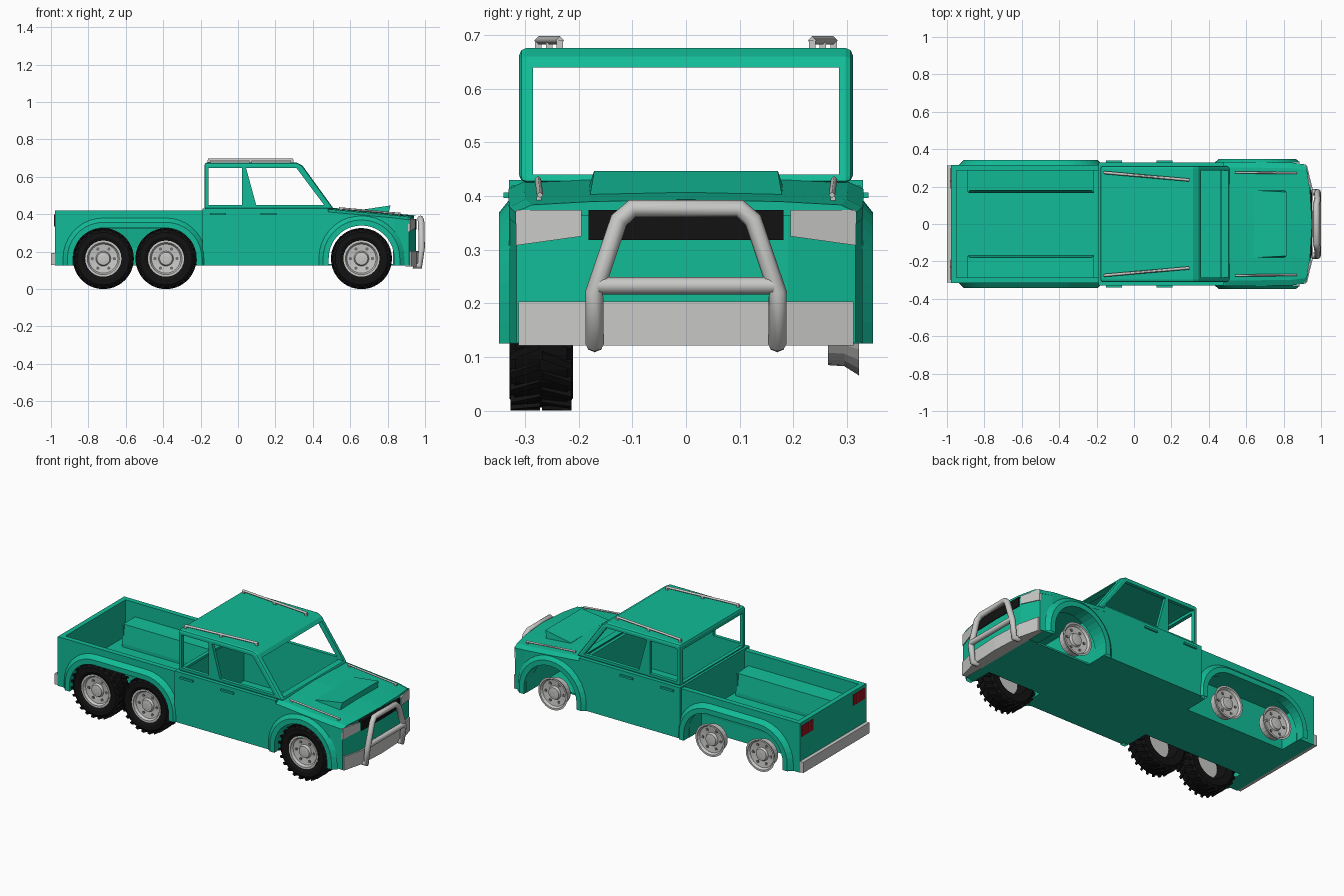
import bpy, bmesh, math
from mathutils import Vector

if "Cube" in bpy.data.objects:
    bpy.data.objects.remove(bpy.data.objects["Cube"])

def mat(name, c):
    m = bpy.data.materials.new(name)
    m.diffuse_color = (*c, 1)
    m.use_nodes = True
    m.node_tree.nodes["Principled BSDF"].inputs["Base Color"].default_value = m.diffuse_color
    return m

GREEN = mat("green_paint", (0.006, 0.50, 0.31))
GREY = mat("light_grey", (0.58, 0.58, 0.57))
DARK = mat("dark_grey", (0.16, 0.16, 0.16))
BLACK = mat("black_rubber", (0.006, 0.006, 0.006))
RED = mat("red_lens", (0.32, 0.006, 0.012))

def make(name, verts, faces, m):
    me = bpy.data.meshes.new(name)
    me.from_pydata([tuple(v) for v in verts], [], faces)
    bm = bmesh.new()
    bm.from_mesh(me)
    bmesh.ops.recalc_face_normals(bm, faces=bm.faces)
    bm.to_mesh(me)
    bm.free()
    me.materials.append(m)
    ob = bpy.data.objects.new(name, me)
    bpy.context.collection.objects.link(ob)
    return ob

def loft(name, loops, m, closed=True, caps=True):
    n = len(loops[0])
    verts = [v for l in loops for v in l]
    faces = []
    for k in range(len(loops) - 1):
        for i in range(n if closed else n - 1):
            j = (i + 1) % n
            faces.append((k*n + i, k*n + j, k*n + n + j, k*n + n + i))
    if caps:
        faces += [tuple(range(n)), tuple(range(len(verts) - n, len(verts)))]
    return make(name, verts, faces, m)

def prism_y(name, pts, y0, y1, m):
    return loft(name, [[(x, y, z) for x, z in pts] for y in (y0, y1)], m)

def prism_z(name, pts, z0, z1, m):
    return loft(name, [[(x, y, z) for x, y in pts] for z in (z0, z1)], m)

def box(name, x0, x1, y0, y1, z0, z1, m):
    return prism_z(name, [(x0, y0), (x1, y0), (x1, y1), (x0, y1)], z0, z1, m)

def tube(name, pts, r, m, sides=4):
    cu = bpy.data.curves.new(name, 'CURVE')
    cu.dimensions = '3D'
    cu.bevel_depth = r
    cu.bevel_resolution = sides // 2 - 1 if sides > 4 else 0
    cu.use_fill_caps = True
    sp = cu.splines.new('POLY')
    sp.points.add(len(pts) - 1)
    for p, c in zip(sp.points, pts):
        p.co = (*c, 1)
    cu.materials.append(m)
    ob = bpy.data.objects.new(name, cu)
    bpy.context.collection.objects.link(ob)
    return ob

def cut(ob, cutter):
    md = ob.modifiers.new("cut", 'BOOLEAN')
    md.operation, md.solver, md.object = 'DIFFERENCE', 'EXACT', cutter
    bpy.context.view_layer.objects.active = ob
    bpy.ops.object.modifier_apply(modifier="cut")
    bpy.data.objects.remove(cutter)

def arch(c0, c1, r, n=9):
    """Wheel arch outline around one or two axles."""
    p = [(c0 - r, .125)]
    p += [(c0 - r*math.cos(a), .165 + r*math.sin(a)) for a in [math.pi/2*i/n for i in range(n + 1)]]
    p += [(c1 + r*math.sin(a), .165 + r*math.cos(a)) for a in [math.pi/2*i/n for i in range(n + 1)]]
    return p + [(c1 + r, .125)]

FRONT, REAR = (.66, .66, .175), (-.72, -.385, .162)

def hood_z(x):
    return .437 - (x - .48) * .092

# side panels, arches and wheel boxes, both sides
for s, side in ((1, "left"), (-1, "right")):
    prism_y(side + "_bed_side", [(-.975, .125)] + arch(*REAR) + [(-.18, .125), (-.18, .42), (-.975, .42)],
            s*.285, s*.316, GREEN)
    prism_y(side + "_door_panel", [(-.19, .125), (.48, .125), (.48, .43), (-.19, .43)], s*.295, s*.33, GREEN)
    prism_y(side + "_front_fender", [(.47, .125)] + arch(*FRONT) + [(.84, .38), (.47, .412)],
            s*.295, s*.33, GREEN)
    for nm, (a, b, r), yb, yo in (("front", FRONT, .328, .348), ("rear", REAR, .314, .341)):
        rings = [(r + .055, yb), (r + .03, yo), (r, yo), (r, .26 if nm == "front" else .285)]
        loft(f"{side}_{nm}_arch_flare", [[(x, s*y, z) for x, z in arch(a, b, q)] for q, y in rings],
             GREEN, closed=False, caps=False)
    sec = [(.165, .125), (.165, .22), (.18, .33), (.29, .335), (.29, .328), (.186, .323), (.172, .22), (.172, .125)]
    loft(side + "_wheel_box", [[(x, s*y, z) for y, z in sec] for x in (-.885, -.215)], GREEN)
    for x0, x1 in ((-.89, -.88), (-.225, -.215)):
        box(side + "_wheel_box_end", x0, x1, s*.17, s*.29, .125, .33, GREEN)
    # door handles
    for x in (-.15, .12):
        box(side + "_door_handle", x, x + .085, s*.328, s*.34, .396, .407, GREEN)
    # roof and hood rails
    tube(side + "_roof_rail", [(-.16, s*.275, .69), (.295, s*.235, .69)], .008, GREY)
    for t in (0, .5, 1):
        x, y = -.155 + .445*t, .275 - .04*t
        box(side + "_roof_rail_foot", x - .008, x + .008, s*(y - .006), s*(y + .006), .665, .69, GREY)
    tube(side + "_hood_rail", [(.54, s*.276, .432), (.87, s*.272, .402)], .006, GREY)
    for x in (.55, .86):
        box(side + "_hood_rail_foot", x - .006, x + .006, s*.269, s*.279, .37, .485 - .1*x, GREY)
    # lamps
    a, b = Vector((.949, s*.195)), Vector((.919, s*.317))
    pl = [(a.x, a.y, .325), (b.x, b.y, .308), (b.x, b.y, .374), (a.x, a.y, .374)]
    loft(side + "_headlight", [pl, [(x - .009, y, z) for x, y, z in pl]], GREY)
    box(side + "_tail_light", -.981, -.974, s*.19, s*.3, .335, .4, RED)
    box(side + "_tail_light_divider", -.983, -.976, s*.225, s*.232, .335, .4, DARK)

# bed and floors
box("tailgate", -.978, -.948, -.316, .316, .125, .42, GREEN)
box("bed_floor", -.95, -.18, -.168, .168, .125, .2, GREEN)
box("bed_floor_rear", -.95, -.885, -.29, .29, .125, .2, GREEN)
box("bed_floor_front", -.218, -.18, -.29, .29, .125, .2, GREEN)
box("cab_back_panel", -.19, -.165, -.325, .325, .125, .43, GREEN)
box("cab_floor", -.18, .48, -.325, .325, .125, .14, GREEN)
box("firewall", .46, .483, -.325, .325, .125, .42, GREEN)
box("front_floor", .48, .93, -.2, .2, .125, .135, GREEN)

# cab upper shell with open windows
cab = prism_y("cab_upper", [(-.18, .425), (-.18, .676), (.315, .676), (.345, .66), (.515, .425)], -.311, .311, GREEN)
bv = cab.modifiers.new("round", 'BEVEL')
bv.width, bv.segments, bv.limit_method, bv.angle_limit = .014, 2, 'ANGLE', math.radians(60)
bpy.context.view_layer.objects.active = cab
bpy.ops.object.modifier_apply(modifier="round")
cut(cab, prism_y("cut_inside", [(-.158, .40), (-.158, .655), (.31, .655), (.51, .38)], -.29, .29, GREEN))
cut(cab, prism_y("cut_rear_side_window", [(-.158, .45), (-.158, .648), (.022, .648), (.022, .45)], -.5, .5, GREEN))
cut(cab, prism_y("cut_front_side_window", [(.097, .45), (.043, .648), (.312, .648), (.46, .45)], -.5, .5, GREEN))
cut(cab, box("cut_windshield", .2, .7, -.285, .285, .44, .64, GREEN))
cut(cab, box("cut_back_window", -.4, -.1, -.285, .285, .44, .64, GREEN))

# crowned hood, with bowed front edge
loops = []
for x, w, bow in ((.478, .331, 0), (.66, .331, 0), (.84, .329, 0), (.952, .318, .034)):
    z = hood_z(x)
    sec = [(-w, -.045), (-w, -.024), (-w + .03, -.01), (-.18, -.004), (0, 0),
           (.18, -.004), (w - .03, -.01), (w, -.024), (w, -.045)]
    top = [(x - bow*(y/.318)**2, y, z + d) for y, d in sec]
    inner = [(x - bow*(y/.318)**2, y, z - .035) for y in (.18, 0, -.18)]
    loops.append(top + inner)
loft("hood", loops, GREEN)
# hood scoop, open at the front
wedge = [(.64, .421), (.815, .447), (.815, .395), (.64, .395)]
scoop = prism_y("hood_scoop", wedge, -.18, .18, GREEN)
for v in scoop.data.vertices:
    if v.co.x > .8 and v.co.z < .42:
        v.co.x -= .012
    elif v.co.x > .8:
        v.co.y *= .95

# nose, grille and bumpers
nose = [(.83, .329), (.915, .316), (.945, .19), (.951, 0)]
nose_plan = nose + [(x, -y) for x, y in reversed(nose[:-1])]
prism_z("nose", nose_plan, .127, .365, GREEN)
prism_z("grille", [(.93, -.182), (.93, .182), (.95, .182), (.955, 0), (.95, -.182)], .318, .374, BLACK)
bp = [(.895, .312), (.925, .312), (.955, .19), (.965, 0)]
prism_z("front_bumper", bp + [(x, -y) for x, y in reversed(bp[:-1])], .122, .204, GREY)
box("rear_bumper", -1.0, -.97, -.314, .314, .128, .192, GREY)

# bull bar
half = [(.935, .17, .126), (.972, .17, .124), (.982, .171, .22), (.98, .125, .355), (.975, .1, .377)]
tube("bull_bar", half + [(x, -y, z) for x, y, z in reversed(half)], .017, GREY, 6)
tube("bull_bar_crossbar", [(.984, -.165, .233), (.984, .165, .233)], .016, GREY, 6)

# wheels
def lathe(name, prof, cx, s, m, n, closed=False):
    loops = []
    for i in range(n + 1):
        a = 2*math.pi*i/n
        loops.append([(cx + r*math.cos(a), s*y, .163 + r*math.sin(a)) for r, y in prof])
    ob = loft(name, loops, m, closed=closed, caps=False)
    bm = bmesh.new()
    bm.from_mesh(ob.data)
    bmesh.ops.remove_doubles(bm, verts=bm.verts, dist=1e-5)
    bmesh.ops.recalc_face_normals(bm, faces=bm.faces)
    bm.to_mesh(ob.data)
    bm.free()
    return ob

RIM = [(0, .265), (.078, .265), (.08, .295), (.097, .322), (.086, .322), (.078, .308),
       (.04, .303), (.034, .316), (.015, .318), (0, .318)]
TIRE = [(.096, .318), (.115, .329), (.14, .329), (.155, .318), (.157, .27), (.155, .222), (.14, .211), (.096, .214)]
for cx, nm in ((.66, "front"), (-.385, "middle"), (-.72, "rear")):
    for s, side in ((1, "left"), (-1, "right")):
        lathe(f"{side}_{nm}_rim", RIM, cx, s, GREY, 24)
        for k in range(6):
            a = math.pi*k/3
            px, pz = cx + .059*math.cos(a), .163 + .059*math.sin(a)
            hole = [(px + .009*math.cos(b), pz + .009*math.sin(b)) for b in [math.pi*j/4 for j in range(8)]]
            prism_y(f"{side}_{nm}_rim_hole", hole, s*.3, s*.3085, DARK)
    # tyres are fitted on the right side only
    lathe(f"right_{nm}_tire", TIRE, cx, -1, BLACK, 32, True)
    verts, faces = [], []
    for k in range(48):  # chevron lugs
        yo, yi = ((-.327, -.272) if k % 2 else (-.213, -.268))
        for r in (.148, .163):
            for y, sh in ((yo, 0), (yi, .14)):
                for d in (-.045, .045):
                    a = 2*math.pi*k/48 + sh + d
                    verts.append((cx + r*math.cos(a), y, .163 + r*math.sin(a)))
        b = k*8
        faces += [tuple(b + i for i in f) for f in
                  ((0, 1, 3, 2), (4, 6, 7, 5), (0, 4, 5, 1), (2, 3, 7, 6), (0, 2, 6, 4), (1, 5, 7, 3))]
    make(f"right_{nm}_tire_lugs", verts, faces, BLACK)
